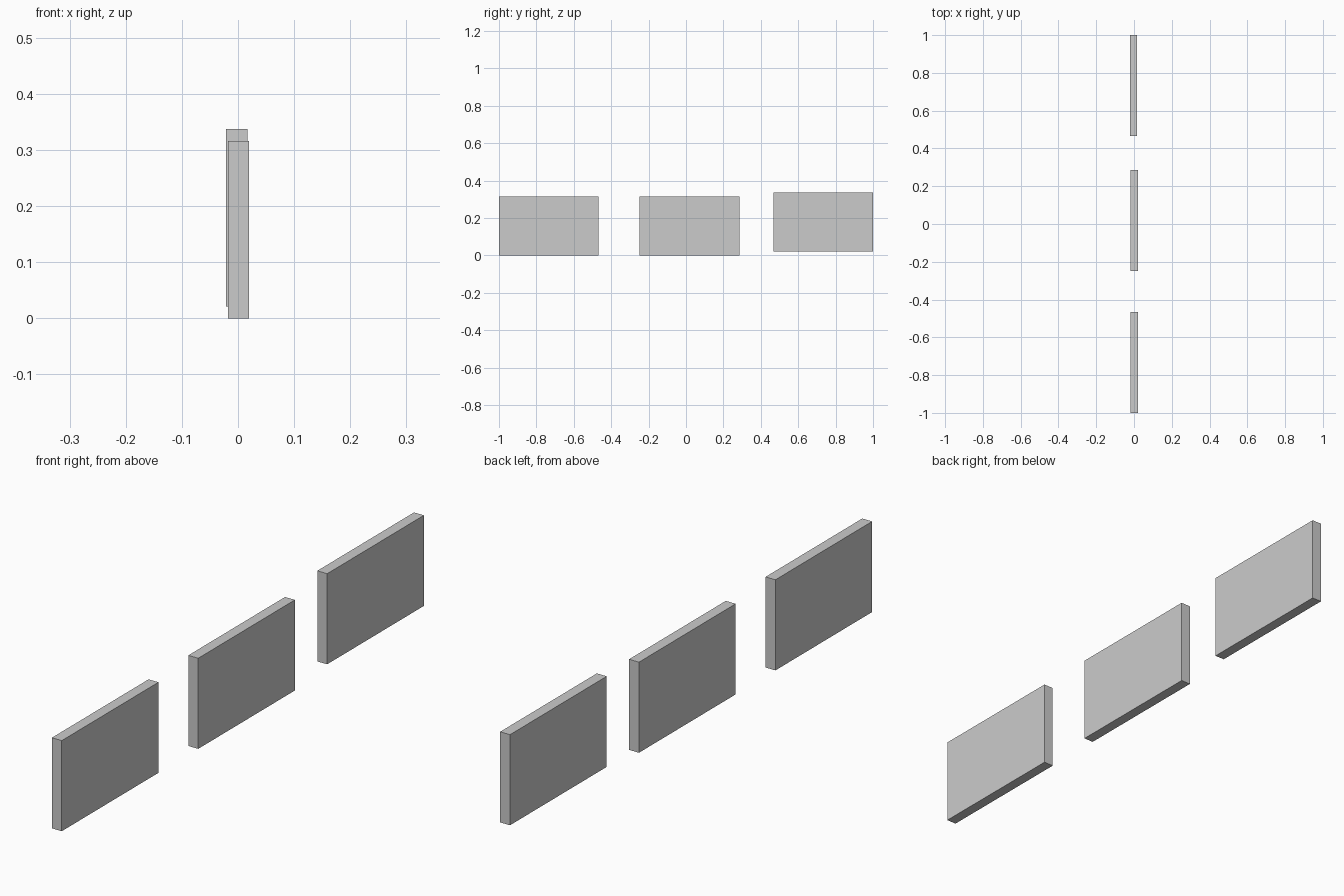
import bpy, bmesh, random
from mathutils import Vector, Matrix

if "Cube" in bpy.data.objects:
    bpy.data.objects.remove(bpy.data.objects["Cube"])

SIZE = Vector((0.038, 0.533, 0.316))
FRAGMENTS = 42


def slab_bmesh():
    bm = bmesh.new()
    bmesh.ops.create_cube(bm, size=1, matrix=Matrix.Diagonal((*SIZE, 1)))
    return bm


def add_object(name, bm, location):
    mesh = bpy.data.meshes.new(name)
    bmesh.ops.recalc_face_normals(bm, faces=bm.faces)
    bm.to_mesh(mesh)
    bm.free()
    obj = bpy.data.objects.new(name, mesh)
    obj.location = location
    bpy.context.collection.objects.link(obj)
    return obj


def scatter_seeds(rng):
    # Best-candidate sampling keeps the shards similar in size
    seeds = []
    for _ in range(FRAGMENTS):
        options = [Vector([rng.uniform(-0.5, 0.5) * s for s in SIZE]) for _ in range(4)]
        seeds.append(max(options, key=lambda p: min([(p - q).length for q in seeds], default=1)))
    return seeds


def fractured_slab(name, location, seed):
    # Each shard is the slab cut by the mid-planes to all neighbouring seeds
    seeds = scatter_seeds(random.Random(seed))
    for i, p in enumerate(seeds):
        bm = slab_bmesh()
        for q in sorted(seeds, key=lambda s: (s - p).length)[1:]:
            cut = bmesh.ops.bisect_plane(
                bm, geom=bm.verts[:] + bm.edges[:] + bm.faces[:], dist=1e-6,
                plane_co=(p + q) / 2, plane_no=q - p, clear_outer=True)
            rim = [e for e in cut["geom_cut"]
                   if isinstance(e, bmesh.types.BMEdge) and e.is_boundary]
            if rim:
                bmesh.ops.holes_fill(bm, edges=rim, sides=0)
        add_object(f"{name}_fragment_{i:02d}", bm, location)


# Intact wall panel
add_object("solid_wall", slab_bmesh(), (0.001, -0.7335, 0.158))

# Shattered wall panels
fractured_slab("middle_wall", (0.001, 0.0185, 0.158), 3)
fractured_slab("far_wall", (-0.002, 0.7335, 0.179), 8)
